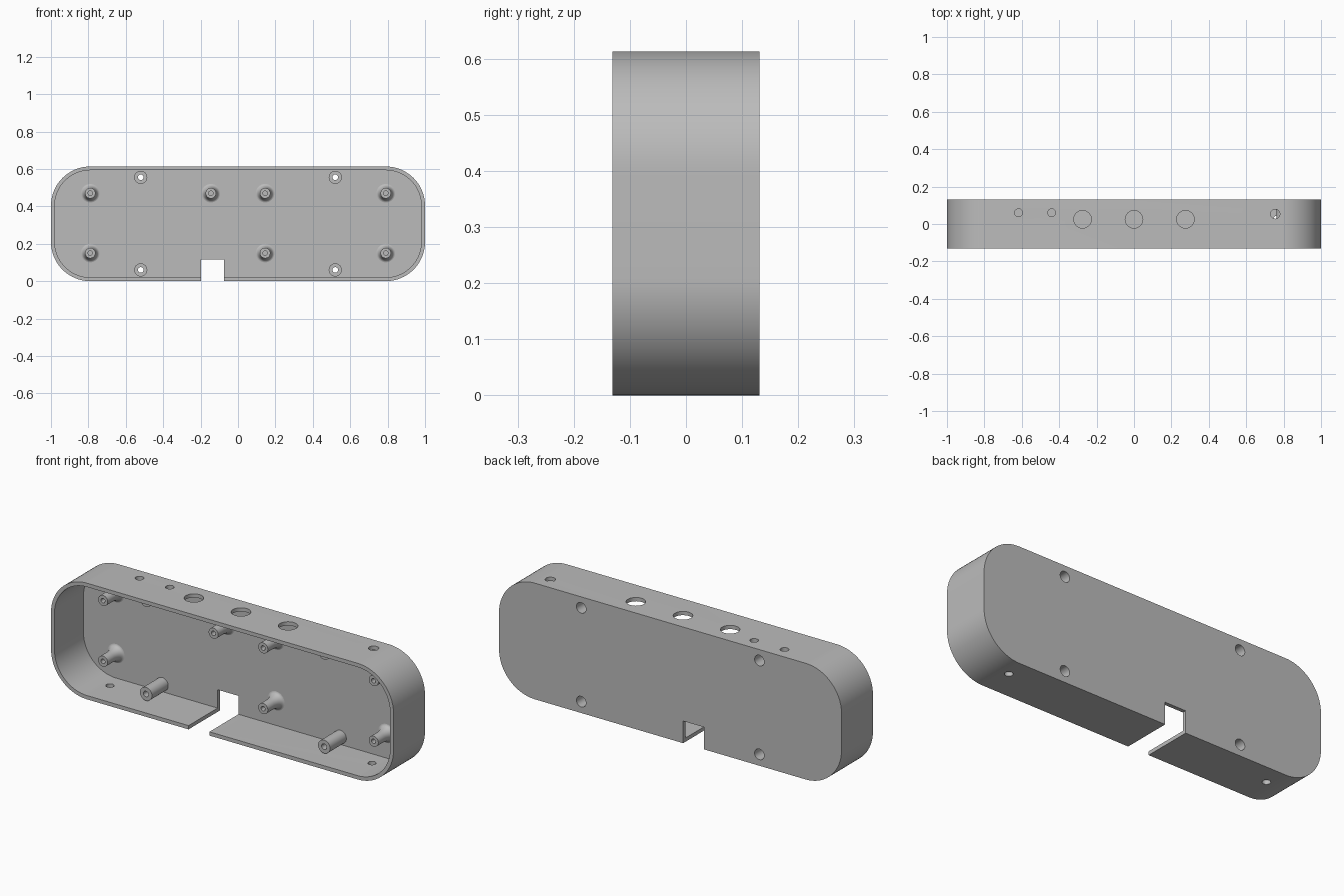
import bpy, bmesh, math
from mathutils import Matrix

cube = bpy.data.objects.get("Cube")
if cube:
    bpy.data.objects.remove(cube, do_unlink=True)

WIDTH, HEIGHT, DEPTH = 2.0, 0.613, 0.262
WALL, RADIUS = 0.02, 0.21
FRONT, BACK = -DEPTH / 2, DEPTH / 2
PANEL = BACK - WALL            # inner face of the back panel

grey = bpy.data.materials.new("plain grey")
grey.use_nodes = True
colour = (0.5, 0.5, 0.5, 1)
grey.diffuse_color = colour
grey.node_tree.nodes["Principled BSDF"].inputs["Base Color"].default_value = colour


def finish(name, bm):
    bmesh.ops.recalc_face_normals(bm, faces=bm.faces)
    mesh = bpy.data.meshes.new(name)
    bm.to_mesh(mesh)
    bm.free()
    mesh.materials.append(grey)
    obj = bpy.data.objects.new(name, mesh)
    bpy.context.collection.objects.link(obj)
    return obj


def activate(obj):
    bpy.ops.object.select_all(action="DESELECT")
    obj.select_set(True)
    bpy.context.view_layer.objects.active = obj


def smooth(obj):
    activate(obj)
    bpy.ops.object.shade_smooth_by_angle(angle=math.radians(30))


def rounded_prism(name, inset, y0, y1, steps=20):
    """Rounded rectangle in the xz plane, extruded along y."""
    r = RADIUS - inset
    cx, cz = WIDTH / 2 - RADIUS, HEIGHT / 2 - RADIUS
    bm = bmesh.new()
    ring = []
    for q, (sx, sz) in enumerate(((1, 1), (-1, 1), (-1, -1), (1, -1))):
        for i in range(steps + 1):
            a = math.pi / 2 * (q + i / steps)
            ring.append(bm.verts.new((sx * cx + r * math.cos(a), y0,
                                      HEIGHT / 2 + sz * cz + r * math.sin(a))))
    face = bm.faces.new(ring)
    out = bmesh.ops.extrude_face_region(bm, geom=[face])
    moved = [v for v in out["geom"] if isinstance(v, bmesh.types.BMVert)]
    bmesh.ops.translate(bm, verts=moved, vec=(0, y1 - y0, 0))
    return finish(name, bm)


def cylinder(name, pos, r, length, along_y=False):
    bm = bmesh.new()
    turn = Matrix.Rotation(math.pi / 2, 4, "X") if along_y else Matrix()
    bmesh.ops.create_cone(bm, cap_ends=True, segments=32, radius1=r, radius2=r,
                          depth=length, matrix=Matrix.Translation(pos) @ turn)
    return finish(name, bm)


def box(name, lo, hi):
    bm = bmesh.new()
    bmesh.ops.create_cube(bm, size=1)
    for v in bm.verts:
        v.co = [(a + b) / 2 + c * (b - a) for a, b, c in zip(lo, hi, v.co)]
    return finish(name, bm)


def cut(target, cutter):
    cutter.hide_render = True
    mod = target.modifiers.new("cut", "BOOLEAN")
    mod.operation, mod.solver, mod.object = "DIFFERENCE", "EXACT", cutter
    activate(target)
    bpy.ops.object.modifier_apply(modifier=mod.name)
    bpy.data.objects.remove(cutter, do_unlink=True)


def lathe(name, profile, x, z, closed=False):
    """Turn (radius, y) points about an axis parallel to y."""
    bm = bmesh.new()
    verts = [bm.verts.new((r, y, 0)) for r, y in profile]
    edges = [bm.edges.new(p) for p in zip(verts, verts[1:])]
    if closed:
        edges.append(bm.edges.new((verts[-1], verts[0])))
    bmesh.ops.spin(bm, geom=verts + edges, cent=(0, 0, 0), axis=(0, 1, 0),
                   angle=math.tau, steps=32)
    bmesh.ops.remove_doubles(bm, verts=bm.verts, dist=1e-5)
    bmesh.ops.translate(bm, verts=bm.verts, vec=(x, 0, z))
    smooth(finish(name, bm))


# Open-fronted case
case = rounded_prism("case_shell", 0, FRONT, BACK)
cut(case, rounded_prism("cavity_cutter", WALL, FRONT - 0.1, PANEL))

# Cable notch through the floor and the back
cut(case, box("notch_cutter", (-0.197, -0.3, -0.1), (-0.075, 0.3, 0.117)))

# Holes in the top wall: x, y, radius
for x, y, r in ((-0.617, 0.06, 0.021), (-0.44, 0.06, 0.021), (-0.275, 0.025, 0.047),
                (0, 0.025, 0.047), (0.275, 0.025, 0.047), (0.755, 0.053, 0.025)):
    cut(case, cylinder("top_hole_cutter", (x, y, HEIGHT), r, 0.1))

# Holes in the floor
for x in (-0.765, 0.765):
    cut(case, cylinder("floor_hole_cutter", (x, 0.025, 0), 0.02, 0.1))

# Screw holes in the back panel
SCREWS = [(x, z) for x in (-0.52, 0.52) for z in (0.06, 0.555)]
for x, z in SCREWS:
    cut(case, cylinder("screw_hole_cutter", (x, BACK, z), 0.028, 0.1, True))
smooth(case)

# Hollow screw bosses with a wide bore at the back
for x, z in SCREWS:
    lathe("screw_boss", [(0.035, PANEL), (0.035, -0.025), (0.015, -0.025),
                         (0.015, 0.03), (0.028, 0.03), (0.028, PANEL)], x, z, True)

# Flared standoffs with blind holes
flare = [(0.05 - 0.022 * math.sin(a), PANEL - 0.055 * (1 - math.cos(a)))
         for a in (math.pi / 2 * i / 8 for i in range(9))]
standoff = flare + [(0.028, 0.002), (0.012, 0.002), (0.012, 0.08), (0, 0.08)]
for x, z in ((-0.79, 0.47), (-0.145, 0.47), (0.145, 0.47), (0.79, 0.47),
             (-0.79, 0.15), (0.145, 0.15), (0.79, 0.15)):
    lathe("standoff", standoff, x, z)
